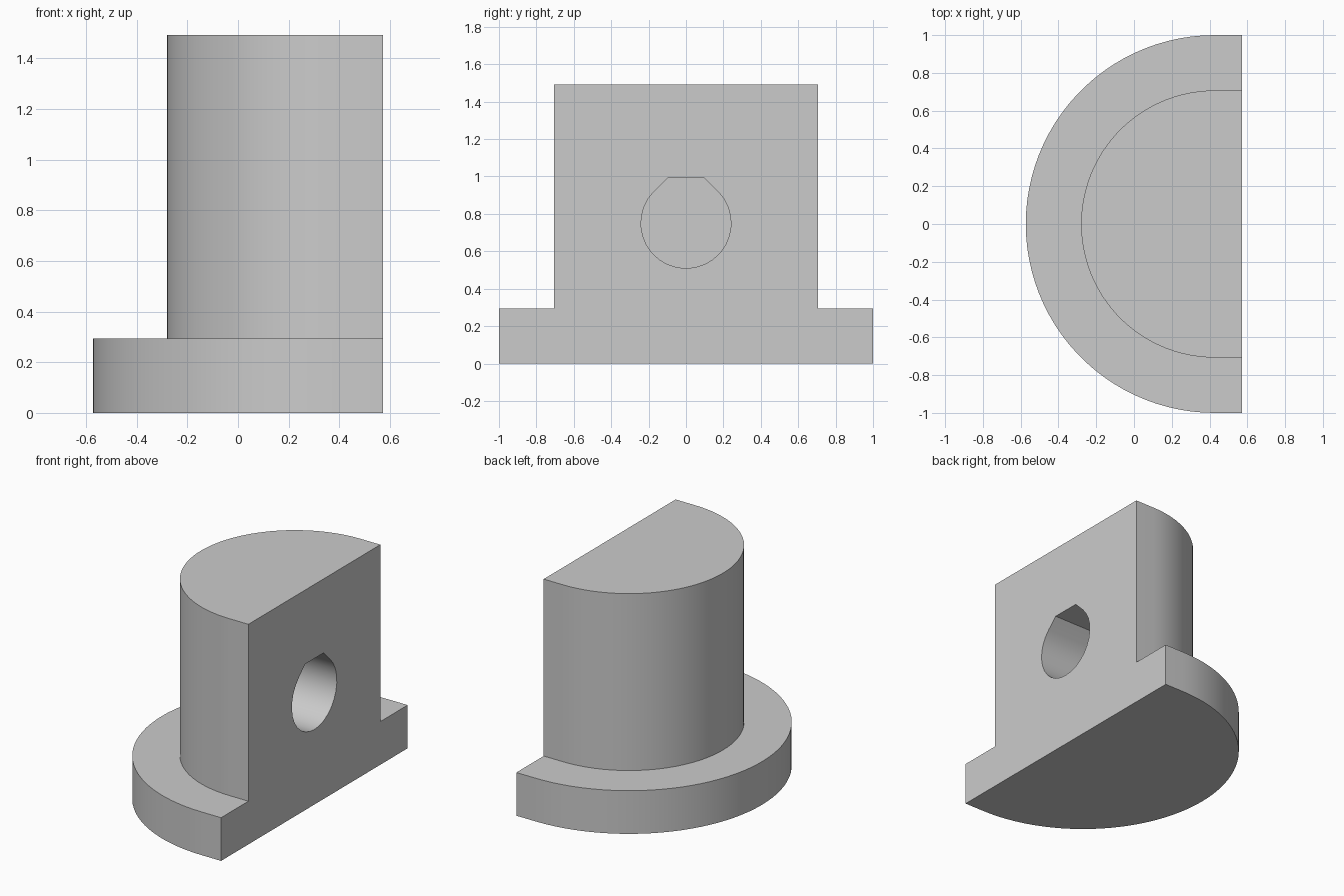
import bpy, bmesh
from math import cos, sin, pi

cube = bpy.data.objects.get("Cube")
if cube:
    bpy.data.objects.remove(cube, do_unlink=True)

FLAT_X = 0.573        # flat cut face
AXIS_X = 0.427        # centre of the round side
FLANGE_R, SHAFT_R = 1.0, 0.707
FLANGE_TOP, TOP = 0.293, 1.493
HOLE_R, HOLE_Z, HOLE_DEPTH = 0.241, 0.75, 0.57

grey = bpy.data.materials.new("light grey")
grey.use_nodes = True
grey.diffuse_color = (0.6, 0.6, 0.6, 1)
grey.node_tree.nodes["Principled BSDF"].inputs["Base Color"].default_value = grey.diffuse_color


def make_object(name, bm):
    bmesh.ops.recalc_face_normals(bm, faces=bm.faces)
    mesh = bpy.data.meshes.new(name)
    bm.to_mesh(mesh)
    bm.free()
    mesh.materials.append(grey)
    obj = bpy.data.objects.new(name, mesh)
    bpy.context.collection.objects.link(obj)
    return obj


def d_outline(bm, r, z, steps=50):
    """Half circle with short straight ends, open along the flat face."""
    arc = [(AXIS_X - r * sin(pi * i / steps), r * cos(pi * i / steps)) for i in range(steps + 1)]
    points = [(FLAT_X, r)] + arc + [(FLAT_X, -r)]
    return [bm.verts.new((x, y, z)) for x, y in points]


# Stepped half-round body: flange wall, ledge and shaft wall
bm = bmesh.new()
rows = [d_outline(bm, r, z) for r, z in
        ((FLANGE_R, 0), (FLANGE_R, FLANGE_TOP), (SHAFT_R, FLANGE_TOP), (SHAFT_R, TOP))]
for low, high in zip(rows, rows[1:]):
    for i in range(len(low) - 1):
        bm.faces.new((low[i], low[i + 1], high[i + 1], high[i]))
# Bottom, top and the flat T-shaped face
bm.faces.new(rows[0])
bm.faces.new(rows[-1])
bm.faces.new([row[0] for row in rows] + [row[-1] for row in reversed(rows)])
body = make_object("half_round_body", bm)

# Blind hole with 45 degree shoulders and a flat roof
bm = bmesh.new()
steps = 22
profile = [(HOLE_R * cos(a), HOLE_R * sin(a))
           for a in (pi * 0.75 + 1.5 * pi * i / steps for i in range(steps + 1))]
roof = HOLE_R * (2 ** 0.5 - 1)
profile += [(roof, HOLE_R), (-roof, HOLE_R)]
face = bm.faces.new([bm.verts.new((FLAT_X + 0.1, y, HOLE_Z + z)) for y, z in profile])
extruded = bmesh.ops.extrude_face_region(bm, geom=[face], use_keep_orig=True)
bmesh.ops.translate(bm, vec=(-HOLE_DEPTH - 0.1, 0, 0),
                    verts=[v for v in extruded["geom"] if isinstance(v, bmesh.types.BMVert)])
cutter = make_object("hole_cutter", bm)
cutter.hide_render = True

cut = body.modifiers.new("hole", "BOOLEAN")
cut.operation = "DIFFERENCE"
cut.solver = "EXACT"
cut.object = cutter
bpy.context.view_layer.objects.active = body
body.select_set(True)
bpy.ops.object.modifier_apply(modifier=cut.name)
bpy.data.objects.remove(cutter, do_unlink=True)
bpy.ops.object.shade_smooth_by_angle(angle=pi / 8)
